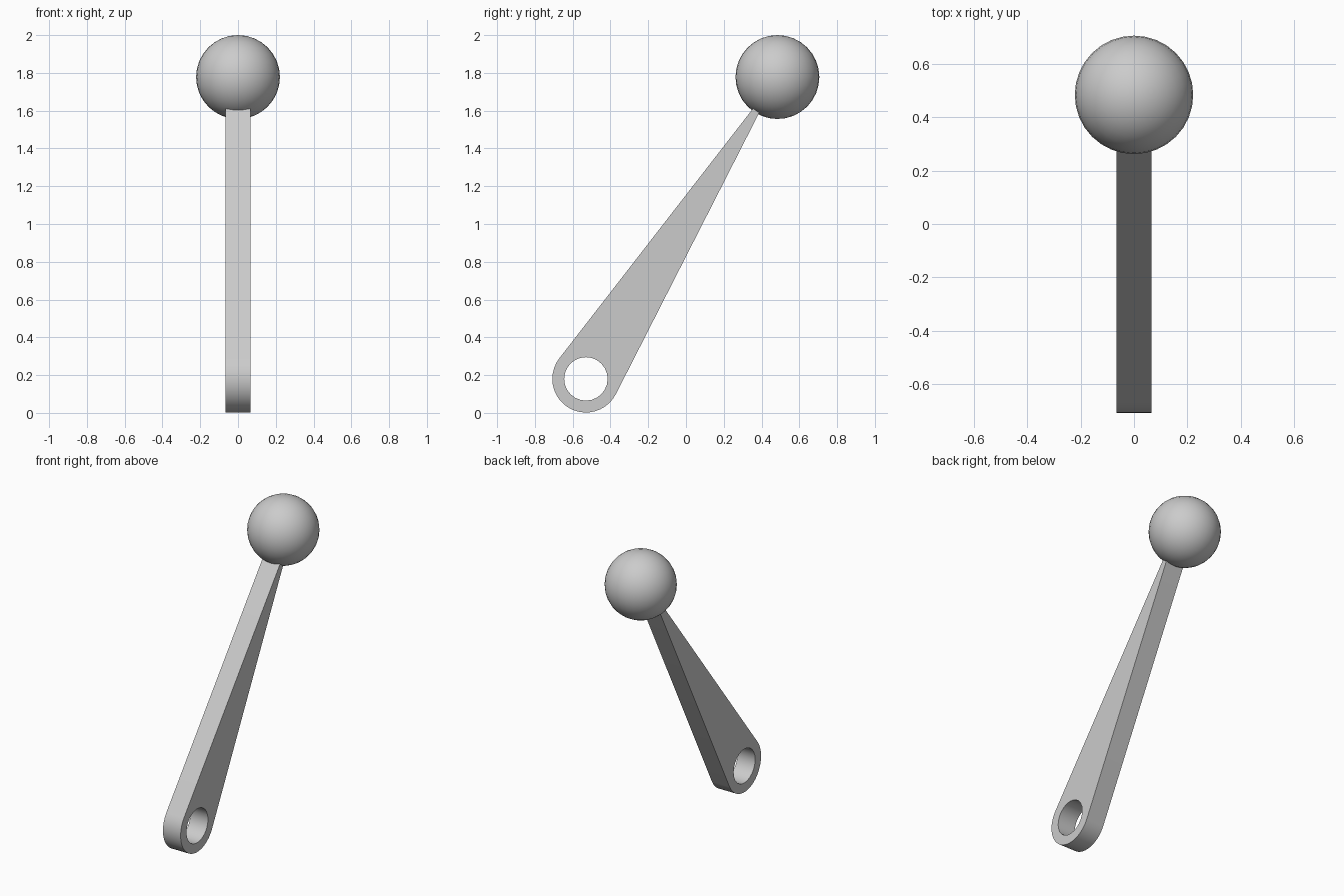
import bpy, bmesh, math
from mathutils import Vector

cube = bpy.data.objects.get("Cube")
if cube:
    bpy.data.objects.remove(cube)

EYE = Vector((0, -0.53, 0.18))     # pivot eye centre
KNOB = Vector((0, 0.484, 1.778))   # knob centre
EYE_R, HOLE_R, KNOB_R, HALF_W = 0.178, 0.115, 0.222, 0.066

grey = bpy.data.materials.new("light_grey")
grey.use_nodes = True
colour = (0.6, 0.6, 0.6, 1)
grey.diffuse_color = colour
grey.node_tree.nodes["Principled BSDF"].inputs["Base Color"].default_value = colour


def arc(radius, start, end, steps):
    """Points round the eye on the lever's near side."""
    angles = [start + (end - start) * i / steps for i in range(steps + 1)]
    return [EYE + Vector((-HALF_W, radius * math.cos(a), radius * math.sin(a))) for a in angles]


def finish(obj):
    obj.data.materials.append(grey)
    bpy.ops.object.select_all(action='DESELECT')
    obj.select_set(True)
    bpy.context.view_layer.objects.active = obj
    bpy.ops.object.shade_smooth_by_angle(angle=math.radians(30))


# Lever: rounded eye tapering along its tangents to the knob centre, with a hole
axis = KNOB - EYE
heading = math.atan2(axis.z, axis.y)
spread = math.acos(EYE_R / axis.length)
outline = arc(EYE_R, heading + spread, heading + math.tau - spread, 20)
outline.append(KNOB + Vector((-HALF_W, 0, 0)))
hole = arc(HOLE_R, 0, math.tau, 24)[:-1]

bm = bmesh.new()
edges = []
for loop in (outline, hole):
    verts = [bm.verts.new(p) for p in loop]
    edges += [bm.edges.new((verts[i - 1], verts[i])) for i in range(len(verts))]
bmesh.ops.triangle_fill(bm, use_beauty=True, use_dissolve=False, edges=edges)
side = bmesh.ops.extrude_face_region(bm, geom=bm.faces[:], use_keep_orig=True)
moved = [v for v in side["geom"] if isinstance(v, bmesh.types.BMVert)]
bmesh.ops.translate(bm, verts=moved, vec=(2 * HALF_W, 0, 0))
bmesh.ops.recalc_face_normals(bm, faces=bm.faces[:])
mesh = bpy.data.meshes.new("lever_arm")
bm.to_mesh(mesh)
bm.free()
lever = bpy.data.objects.new("lever_arm", mesh)
bpy.context.collection.objects.link(lever)
finish(lever)

# Knob
bpy.ops.mesh.primitive_uv_sphere_add(segments=32, ring_count=16, radius=KNOB_R, location=KNOB)
knob = bpy.context.object
knob.name = "ball_knob"
finish(knob)
